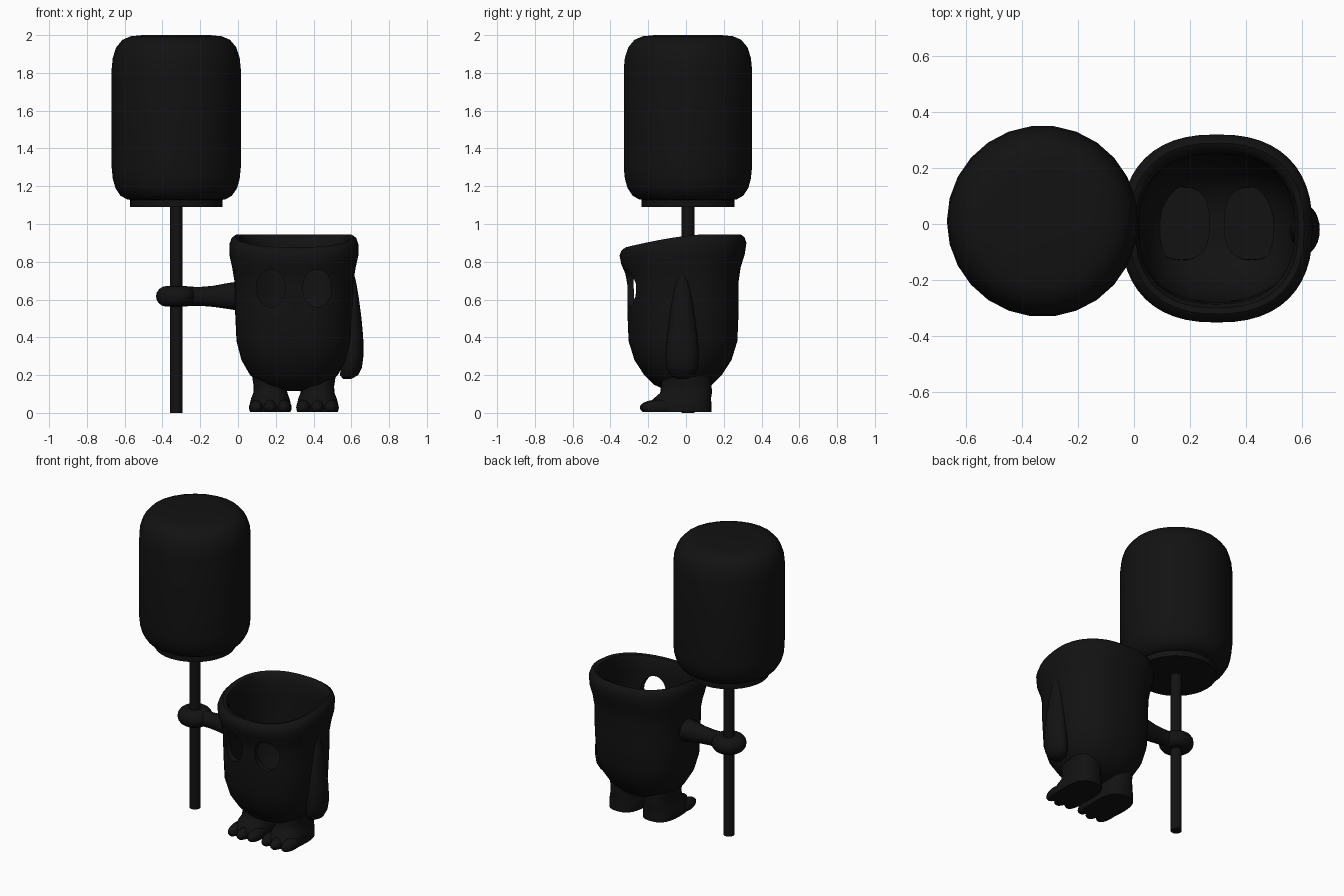
import bpy, bmesh, math

if "Cube" in bpy.data.objects:
    bpy.data.objects.remove(bpy.data.objects["Cube"])

black = bpy.data.materials.new("matte_black")
black.diffuse_color = (0.006, 0.006, 0.006, 1)
black.use_nodes = True
black.node_tree.nodes["Principled BSDF"].inputs["Base Color"].default_value = black.diffuse_color


def finish(name, bm, smooth=50):
    bmesh.ops.recalc_face_normals(bm, faces=bm.faces)
    me = bpy.data.meshes.new(name)
    bm.to_mesh(me)
    bm.free()
    ob = bpy.data.objects.new(name, me)
    bpy.context.collection.objects.link(ob)
    me.materials.append(black)
    shade(ob, smooth)
    return ob


def shade(ob, angle=50):
    bpy.ops.object.select_all(action='DESELECT')
    ob.select_set(True)
    bpy.context.view_layer.objects.active = ob
    bpy.ops.object.shade_smooth_by_angle(angle=math.radians(angle))


def loft(name, rows, n=24, power=2.0, along='z', warp=None, smooth=50):
    """Skin rounded rings; each row is (x, y, z, half width, half depth)."""
    bm = bmesh.new()
    rings = []
    for x, y, z, hu, hv in rows:
        ring = []
        for i in range(n):
            a = 2 * math.pi * i / n
            c, s = math.cos(a), math.sin(a)
            u = hu * math.copysign(abs(c) ** (2 / power), c)
            v = hv * math.copysign(abs(s) ** (2 / power), s)
            p = (x + u, y + v, z) if along == 'z' else (x, y + u, z + v)
            ring.append(bm.verts.new(warp(*p) if warp else p))
        rings.append(ring)
    for a, b in zip(rings, rings[1:]):
        for i in range(n):
            j = (i + 1) % n
            bm.faces.new((a[i], a[j], b[j], b[i]))
    bm.faces.new(rings[0])
    bm.faces.new(rings[-1])
    return finish(name, bm, smooth)


PX, PY = -0.327, 0.01     # pole axis
BX, BY = 0.296, -0.016    # body axis

# Pole, collar disc and big rounded mallet head
loft("pole", [(PX, PY, z, 0.034, 0.034) for z in (0, 1.12)])
loft("head_collar", [(PX, PY, z, 0.246, 0.246) for z in (1.09, 1.14)], 32)
head = [(0.22, 1.125), (0.26, 1.13), (0.295, 1.15), (0.322, 1.19), (0.336, 1.24),
        (0.342, 1.30), (0.342, 1.82), (0.336, 1.88), (0.318, 1.935), (0.285, 1.975),
        (0.24, 1.994), (0.18, 2.0)]
loft("mallet_head", [(PX, PY, z, r, r) for r, z in head], 26)


# Hollow body: outer wall up, rolled rim, inner wall down; rim dips at the front
def dip(x, y, z):
    t = min(1, max(0, (0.1 - y) / 0.45))
    return x, y, z - 0.075 * max(0, (z - 0.6) / 0.34) * t ** 1.5


outer = [(0.115, 0.06, 0.05), (0.125, 0.12, 0.10), (0.15, 0.175, 0.155),
         (0.20, 0.232, 0.205), (0.28, 0.278, 0.257), (0.38, 0.304, 0.288),
         (0.55, 0.312, 0.295), (0.70, 0.315, 0.295), (0.77, 0.326, 0.305),
         (0.84, 0.341, 0.327), (0.90, 0.342, 0.336), (0.93, 0.332, 0.326),
         (0.945, 0.312, 0.305)]
inner = [(0.935, 0.291, 0.284), (0.90, 0.279, 0.27), (0.80, 0.28, 0.264),
         (0.65, 0.282, 0.262), (0.40, 0.272, 0.255), (0.28, 0.245, 0.222),
         (0.20, 0.19, 0.165), (0.16, 0.10, 0.085), (0.155, 0.03, 0.03)]
body = loft("hollow_body", [(BX, BY, z, a, b) for z, a, b in outer + inner],
            48, 2.4, warp=dip, smooth=60)

# Oval eye openings cut through the front wall
for side in (-1, 1):
    bpy.ops.mesh.primitive_cylinder_add(
        vertices=28, radius=1, depth=1, location=(BX + side * 0.123, -0.32, 0.66),
        rotation=(math.pi / 2, 0, 0))
    cutter = bpy.context.object
    cutter.name = "eye_cutter"
    cutter.scale = (0.077, 0.1, 0.4)
    cutter.hide_render = True
    mod = body.modifiers.new("eye_hole", 'BOOLEAN')
    mod.object, mod.operation, mod.solver = cutter, 'DIFFERENCE', 'EXACT'
    bpy.context.view_layer.update()
    bpy.context.view_layer.objects.active = body
    bpy.ops.object.modifier_apply(modifier=mod.name)
    bpy.data.objects.remove(cutter)
shade(body, 45)

# Outstretched arm with a ring-shaped fist around the pole
loft("gripping_arm", [(0.02, PY, 0.618, 0.075, 0.08), (-0.05, PY, 0.619, 0.065, 0.069),
                      (-0.13, PY, 0.617, 0.054, 0.056), (-0.20, PY, 0.617, 0.05, 0.05),
                      (-0.29, PY, 0.617, 0.05, 0.052)], 20, along='x')
bpy.ops.mesh.primitive_torus_add(location=(PX, PY, 0.617), major_radius=0.053,
                                 minor_radius=0.054, major_segments=28, minor_segments=16)
hand = bpy.context.object
hand.name = "gripping_hand"
hand.data.materials.append(black)
shade(hand, 60)

# Flipper-like arm hanging at the other side
loft("hanging_arm", [(0.600, -0.02, 0.74, 0.012, 0.012), (0.600, -0.02, 0.70, 0.024, 0.03),
                     (0.601, -0.02, 0.62, 0.037, 0.05), (0.606, -0.02, 0.50, 0.048, 0.067),
                     (0.610, -0.02, 0.40, 0.053, 0.08), (0.608, -0.02, 0.30, 0.056, 0.089),
                     (0.600, -0.02, 0.24, 0.056, 0.083), (0.588, -0.02, 0.20, 0.048, 0.063),
                     (0.578, -0.02, 0.18, 0.022, 0.03)], 24)

# Feet: leg flowing into a flat foot, each with three toes
for side, label in ((-1, "right"), (1, "left")):
    fx = BX + side * 0.125
    loft(label + "_foot", [(fx, -0.03, 0.004, 0.108, 0.165), (fx, -0.03, 0.05, 0.108, 0.165),
                           (fx, -0.02, 0.075, 0.102, 0.152), (fx, 0.0, 0.105, 0.09, 0.137),
                           (fx, 0.002, 0.14, 0.088, 0.134), (fx, 0.002, 0.22, 0.10, 0.13)],
         28, 2.6)
    for k in (-1, 0, 1):
        bm = bmesh.new()
        bmesh.ops.create_uvsphere(bm, u_segments=16, v_segments=10, radius=1)
        for v in bm.verts:
            v.co = (fx + k * 0.073 + v.co.x * 0.04,
                    -0.15 + 0.012 * abs(k) + v.co.y * 0.095,
                    max(0.004, 0.028 + v.co.z * 0.042))
        finish(f"{label}_toe_{k + 2}", bm)
